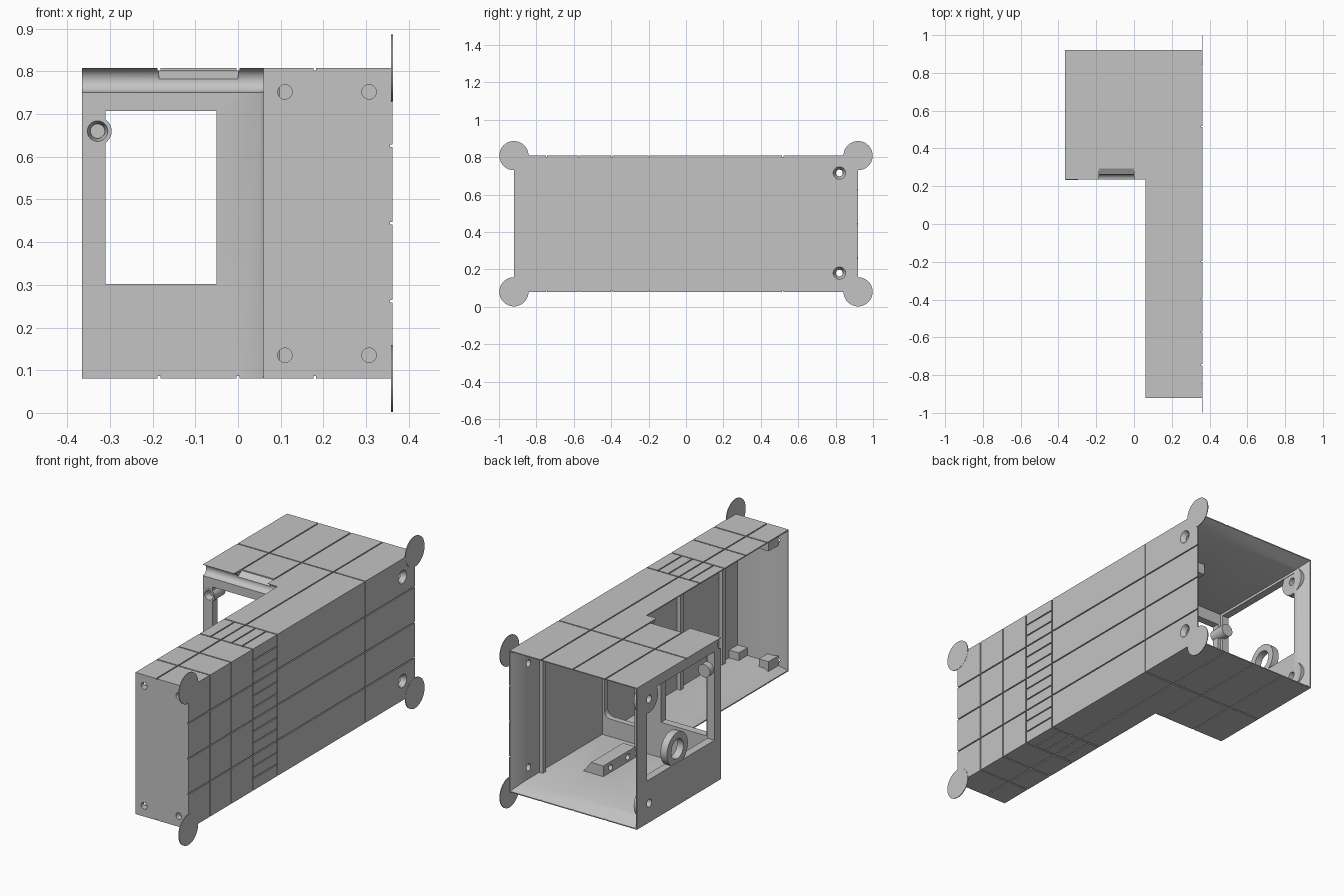
import bpy, bmesh, math
from mathutils import Matrix, Vector

if "Cube" in bpy.data.objects:
    bpy.data.objects.remove(bpy.data.objects["Cube"], do_unlink=True)

GREY = bpy.data.materials.new("light_grey")
GREY.use_nodes = True
TONE = (0.55, 0.55, 0.55, 1)
GREY.diffuse_color = TONE
GREY.node_tree.nodes["Principled BSDF"].inputs["Base Color"].default_value = TONE

# Main extents
L, R, STEP = -0.365, 0.362, 0.06
F, B, WING = -0.92, 0.92, 0.235
Z0, Z1, T = 0.08, 0.808, 0.04


def finish(name, bm):
    bmesh.ops.recalc_face_normals(bm, faces=bm.faces)
    mesh = bpy.data.meshes.new(name)
    bm.to_mesh(mesh)
    bm.free()
    mesh.materials.append(GREY)
    ob = bpy.data.objects.new(name, mesh)
    bpy.context.collection.objects.link(ob)
    return ob


def hull(name, points):
    bm = bmesh.new()
    verts = [bm.verts.new(p) for p in points]
    bmesh.ops.convex_hull(bm, input=verts)
    bmesh.ops.dissolve_limit(bm, angle_limit=0.01, verts=bm.verts, edges=bm.edges)
    return finish(name, bm)


def box(name, x, y, z):
    return hull(name, [(a, b, c) for a in x for b in y for c in z])


def rod(name, centre, axis, r1, r2, depth, sides=32):
    bm = bmesh.new()
    bmesh.ops.create_cone(bm, cap_ends=True, segments=sides, radius1=r1, radius2=r2, depth=depth)
    turn = Vector((0, 0, 1)).rotation_difference(Vector(axis)).to_matrix().to_4x4()
    bmesh.ops.transform(bm, matrix=Matrix.Translation(centre) @ turn, verts=bm.verts)
    return finish(name, bm)


def combine(target, tool, op="DIFFERENCE"):
    tool.hide_render = True
    mod = target.modifiers.new("cut", "BOOLEAN")
    mod.operation, mod.solver, mod.object = op, "EXACT", tool
    bpy.context.view_layer.objects.active = target
    bpy.ops.object.modifier_apply(modifier=mod.name)
    bpy.data.objects.remove(tool, do_unlink=True)


def smooth(ob):
    bpy.ops.object.select_all(action="DESELECT")
    ob.select_set(True)
    bpy.context.view_layer.objects.active = ob
    bpy.ops.object.shade_smooth_by_angle(angle=math.radians(30))


# L-shaped outer shell
bm = bmesh.new()
outline = [(STEP, F), (R, F), (R, B), (L, B), (L, WING), (STEP, WING)]
face = bm.faces.new([bm.verts.new((x, y, Z0)) for x, y in outline])
top = bmesh.ops.extrude_face_region(bm, geom=[face])["geom"]
bmesh.ops.translate(bm, vec=(0, 0, Z1 - Z0), verts=[v for v in top if isinstance(v, bmesh.types.BMVert)])
shell = finish("housing_shell", bm)

# Hollow interior, with bevelled openings at the back and the inner side
zi = (Z0 + T, Z1 - T)
combine(shell, box("cut", (STEP + 0.04, R - T), (F + T, B - 0.05), zi))
combine(shell, box("cut", (L + T, R - T), (WING + T, B - 0.05), zi))
combine(shell, hull("cut", [(x, 0.93, z) for x in (L, R) for z in (Z0, Z1)]
                    + [(x, 0.85, z) for x in (L + T, R - T) for z in zi]))
combine(shell, hull("cut", [(0.05, y, z) for y in (F, WING) for z in (Z0, Z1)]
                    + [(0.12, y, z) for y in (F + T, WING + T) for z in zi]))

# Front window and large side opening of the wing
combine(shell, box("cut", (-0.31, -0.05), (0.2, 0.3), (0.302, 0.707)))
combine(shell, box("cut", (L - 0.05, L + 0.06), (0.29, 0.84), (0.3, 0.755)))

# Rounded lugs in the side opening
for y, z, r in ((0.82, 0.715, 0.072), (0.82, 0.18, 0.072), (0.59, 0.37, 0.085)):
    combine(shell, rod("lug", (L + 0.0195, y, z), (1, 0, 0), r, r, 0.037), "UNION")
    hole = 0.02 if y > 0.7 else 0.05
    combine(shell, rod("cut", (L + 0.02, y, z), (1, 0, 0), hole, hole, 0.1))

# Countersunk holes in the outer side
for z in (0.18, 0.715):
    combine(shell, rod("cut", (R - 0.02, 0.82, z), (1, 0, 0), 0.018, 0.018, 0.1))
    combine(shell, rod("cut", (R - 0.01, 0.82, z), (1, 0, 0), 0.02, 0.036, 0.03))

# Screw holes in the front end
for x in (0.11, 0.307):
    for z in (0.135, 0.752):
        combine(shell, rod("cut", (x, F, z), (0, 1, 0), 0.017, 0.017, 0.06))

# Hinge groove along the wing's upper front edge, open at the top in the middle
combine(shell, rod("cut", (-0.155, WING, 0.779), (1, 0, 0), 0.028, 0.028, 0.43))
combine(shell, box("cut", (-0.185, 0), (0.2, 0.262), (0.779, 0.85)))
combine(shell, hull("cut", [(x, y, z) for x in (-0.185, 0)
                            for y, z in ((0.25, 0.775), (0.25, 0.85), (0.295, 0.85), (0.295, 0.802))]))

# Panel grooves on top, underside and outer side
W, D = 0.003, 0.006


def flat_groove(x, y):
    for z in (Z0, Z1):
        combine(shell, box("cut", x, y, (z - D, z + D)))


def side_groove(y, z):
    combine(shell, box("cut", (R - D, R + D), y, z))


for x, start in ((-0.185, WING), (0, WING), (0.18, F)):
    flat_groove((x - W, x + W), (start - 0.02, B + 0.02))
for y in (-0.745, -0.572, -0.397, -0.198, 0.517):
    flat_groove((L - 0.02, R + 0.02), (y - W, y + W))
    side_groove((y - W, y + W), (Z0 - 0.02, Z1 + 0.02))
for x in (0.12, 0.24, 0.30):
    flat_groove((x - W, x + W), (-0.397, -0.198))
for i in range(1, 12):
    z = Z0 + (Z1 - Z0) * i / 12
    span = (F - 0.02, B + 0.02) if i % 3 == 0 else (-0.397, -0.198)
    side_groove(span, (z - W, z + W))
smooth(shell)

# Thin corner discs on the outer side
for y in (F, B):
    for z in (Z0, Z1):
        smooth(rod("corner_disc", (R - 0.001, y, z), (1, 0, 0), 0.078, 0.078, 0.004, 48))

# Inner partition with a rounded opening
partition = box("inner_partition", (0.1, R - 0.03), (0.19, 0.22), (Z0 + 0.03, Z1 - 0.03))
corners = [(0.14 + 0.14 * i, 0.24 + 0.40 * j) for i in (0, 1) for j in (0, 1)]
combine(partition, hull("cut", [(x + 0.03 * math.cos(a * math.pi / 8), y, z + 0.03 * math.sin(a * math.pi / 8))
                                for x, z in corners for a in range(16) for y in (0.1, 0.3)]))
smooth(partition)

# Mounting blocks on floor and ceiling
for base, way in ((Z0 + T, 1), (Z1 - T, -1)):
    low = base - 0.01 * way
    block = hull("mounting_block", [(x, y, low) for x in (0.05, 0.17) for y in (0.34, 0.6)]
                 + [(x, y, base + 0.055 * way) for x in (0.05, 0.12) for y in (0.34, 0.6)])
    for y in (0.4, 0.54):
        combine(block, rod("cut", (0.05, y, base + 0.025 * way), (1, 0, 0), 0.015, 0.015, 0.06))
    smooth(block)
    for x in (0.125, 0.295):
        box("screw_block", (x - 0.028, x + 0.028), (F + 0.03, F + 0.11), sorted((low, base + 0.04 * way)))

# Upright ribs inside the outer side
for y in (-0.74, -0.4, 0.72):
    box("inner_rib", (R - 0.06, R - 0.03), (y - 0.012, y + 0.012), (Z0 + 0.03, Z1 - 0.03))

# Socket beside the front window
socket = rod("socket", (-0.329, WING + 0.043, 0.66), (0, 1, 0), 0.033, 0.033, 0.09)
combine(socket, rod("cut", (-0.329, WING, 0.66), (0, 1, 0), 0.03, 0.017, 0.05))
combine(socket, rod("cut", (-0.329, WING + 0.03, 0.66), (0, 1, 0), 0.017, 0.017, 0.06))
smooth(socket)
combine(shell, rod("cut", (-0.329, WING, 0.66), (0, 1, 0), 0.0325, 0.0325, 0.06))
